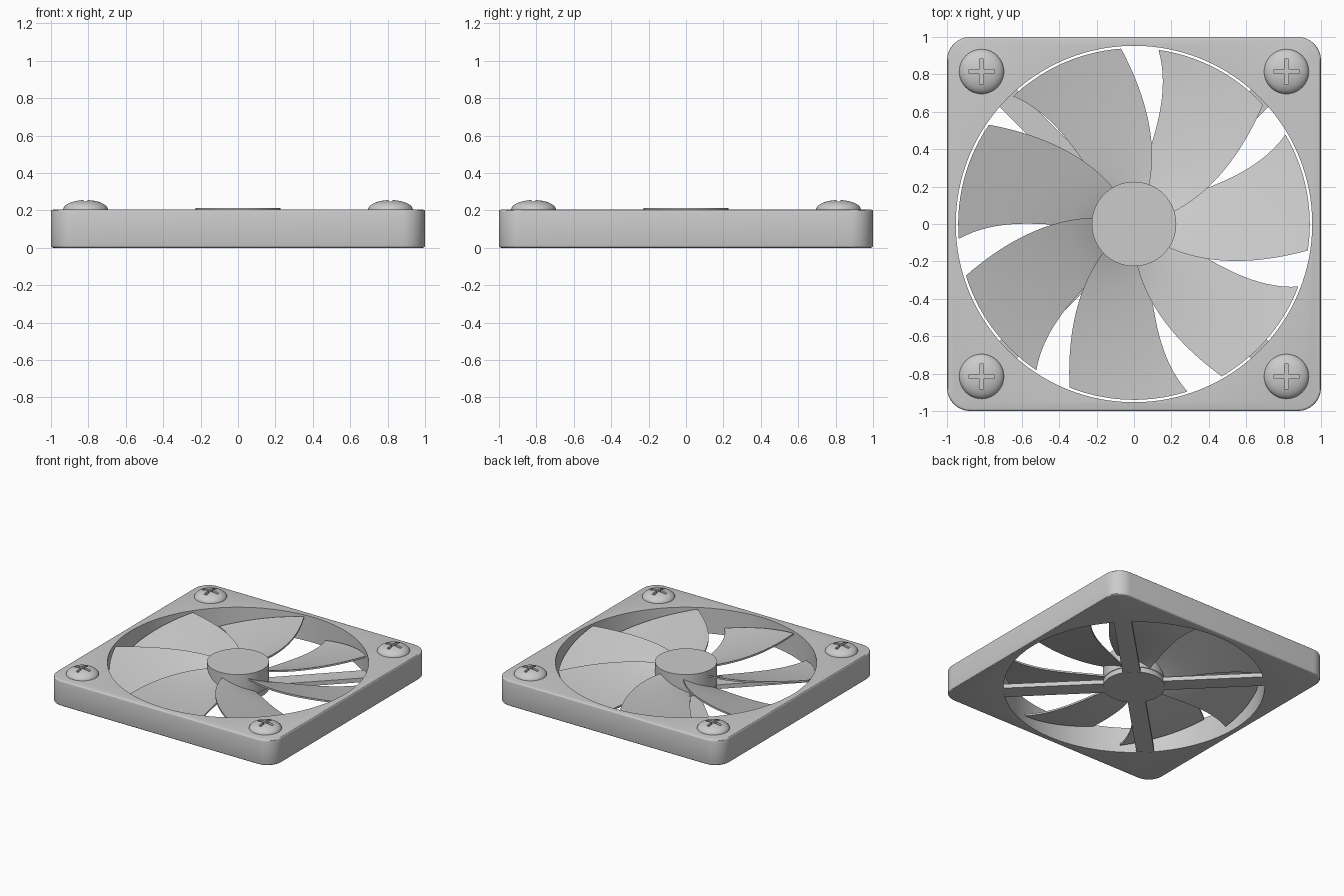
import bpy, bmesh
from math import sin, cos, pi, radians
from mathutils import Matrix, Vector

if "Cube" in bpy.data.objects:
    bpy.data.objects.remove(bpy.data.objects["Cube"])


def finish(name, bm, smooth=True):
    bmesh.ops.recalc_face_normals(bm, faces=bm.faces[:])
    me = bpy.data.meshes.new(name)
    bm.to_mesh(me)
    bm.free()
    ob = bpy.data.objects.new(name, me)
    bpy.context.collection.objects.link(ob)
    if smooth:
        select(ob)
        bpy.ops.object.shade_smooth_by_angle(angle=radians(30))
    return ob


def select(ob):
    bpy.ops.object.select_all(action='DESELECT')
    ob.select_set(True)
    bpy.context.view_layer.objects.active = ob


def add_box(bm, size, loc, rot=0.0):
    m = Matrix.Translation(loc) @ Matrix.Rotation(rot, 4, 'Z') @ Matrix.Diagonal((*size, 1))
    bmesh.ops.create_cube(bm, size=1, matrix=m)


def cylinder(name, r, z0, z1, segs=96):
    bm = bmesh.new()
    bmesh.ops.create_cone(bm, cap_ends=True, segments=segs, radius1=r, radius2=r, depth=z1 - z0,
                          matrix=Matrix.Translation((0, 0, (z0 + z1) / 2)))
    return finish(name, bm)


def cut(ob, cutter):
    mod = ob.modifiers.new("cut", 'BOOLEAN')
    mod.operation = 'DIFFERENCE'
    mod.solver = 'EXACT'
    mod.object = cutter
    select(ob)
    bpy.ops.object.modifier_apply(modifier=mod.name)
    bpy.data.objects.remove(cutter, do_unlink=True)
    bpy.ops.object.shade_smooth_by_angle(angle=radians(30))


def interp(table, r):
    # smooth quadratic through three (radius, value) pairs
    total = 0
    for i, (ri, vi) in enumerate(table):
        for j, (rj, _) in enumerate(table):
            if i != j:
                vi *= (r - rj) / (ri - rj)
        total += vi
    return total


# Square frame: rounded corners, softened rims, round opening
bm = bmesh.new()
add_box(bm, (2, 2, 0.205), (0, 0, 0.1025))
upright = [e for e in bm.edges if abs(e.verts[0].co.z - e.verts[1].co.z) > 0.1]
bmesh.ops.bevel(bm, geom=upright, offset=0.125, segments=8, profile=0.5, affect='EDGES')
rims = [e for e in bm.edges if abs(e.verts[0].co.z - e.verts[1].co.z) < 0.01]
bmesh.ops.bevel(bm, geom=rims, offset=0.012, segments=3, profile=0.5, affect='EDGES')
frame = finish("frame", bm)
cut(frame, cylinder("opening_cutter", 0.953, -0.1, 0.4, 128))

# Motor mount and four diagonal struts underneath
cylinder("motor_mount", 0.226, 0.0, 0.04)
for i in range(4):
    a = radians(45 + 90 * i)
    bm = bmesh.new()
    add_box(bm, (0.77, 0.13, 0.034), (0.585 * cos(a), 0.585 * sin(a), 0.019), a)
    finish(f"strut_{i + 1}", bm, False)

# Rotor hub
cylinder("rotor_hub", 0.226, 0.044, 0.212)

# Seven swept, pitched blades: high edge and low edge as angle over radius
HIGH = [(0.22, 68.5), (0.5, 80.0), (0.94, 94.2)]
LOW = [(0.25, 132.0), (0.62, 128.5), (0.94, 133.4)]
NR, NC, THICK = 18, 14, 0.014
for k in range(7):
    bm = bmesh.new()
    layers = []
    for dz in (-THICK / 2, THICK / 2):
        grid = []
        for i in range(NR + 1):
            r = 0.20 + 0.74 * i / NR
            a0, a1 = interp(HIGH, r), interp(LOW, r)
            z0 = 0.165 + 0.025 * i / NR
            row = []
            for j in range(NC + 1):
                t = j / NC
                a = radians(a0 + (a1 - a0) * t + k * 360 / 7)
                z = z0 + (0.055 - z0) * t + dz
                row.append(bm.verts.new((r * cos(a), r * sin(a), z)))
            grid.append(row)
        for i in range(NR):
            for j in range(NC):
                bm.faces.new((grid[i][j], grid[i + 1][j], grid[i + 1][j + 1], grid[i][j + 1]))
        layers.append(grid)
    # close the rim between lower and upper skins
    rims = [g[0] + [row[-1] for row in g[1:]] + g[-1][-2::-1] + [row[0] for row in g[-2:0:-1]]
            for g in layers]
    n = len(rims[0])
    for i in range(n):
        j = (i + 1) % n
        bm.faces.new((rims[0][i], rims[0][j], rims[1][j], rims[1][i]))
    finish(f"blade_{k + 1}", bm)

# Domed corner screws with cross recess
for i, (sx, sy) in enumerate([(-1, -1), (1, -1), (1, 1), (-1, 1)]):
    x, y = 0.815 * sx, 0.815 * sy
    bm = bmesh.new()
    prof = [Vector((0, 0, 0.19)), Vector((0.12, 0, 0.19))]
    prof += [Vector((0.12 * cos(t * pi / 20), 0, 0.203 + 0.053 * sin(t * pi / 20))) for t in range(11)]
    vs = [bm.verts.new(p) for p in prof]
    es = [bm.edges.new(p) for p in zip(vs, vs[1:])]
    bmesh.ops.spin(bm, geom=vs + es, cent=(0, 0, 0), axis=(0, 0, 1), angle=2 * pi, steps=40)
    bmesh.ops.remove_doubles(bm, verts=bm.verts[:], dist=0.0005)
    bmesh.ops.translate(bm, verts=bm.verts[:], vec=(x, y, 0))
    screw = finish(f"screw_{i + 1}", bm)
    for size in ((0.134, 0.022, 0.1), (0.022, 0.134, 0.1)):
        bm = bmesh.new()
        add_box(bm, size, (x, y, 0.275))
        cut(screw, finish("slot_cutter", bm, False))
